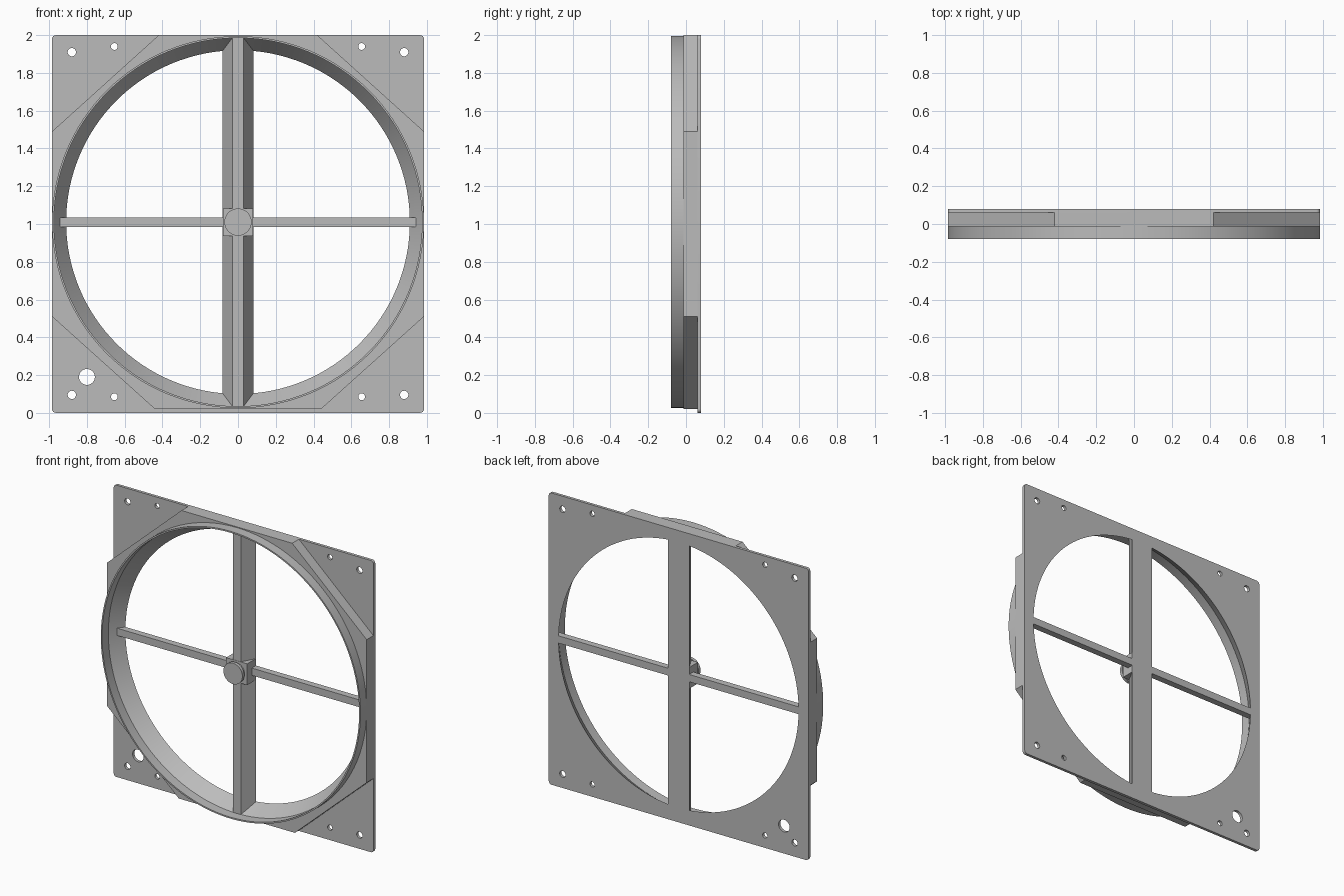
import bpy, bmesh, math

cube = bpy.data.objects.get("Cube")
if cube:
    bpy.data.objects.remove(cube, do_unlink=True)

grey = bpy.data.materials.new("light_grey")
grey.use_nodes = True
colour = (0.5, 0.5, 0.5, 1)
grey.diffuse_color = colour
grey.node_tree.nodes["Principled BSDF"].inputs["Base Color"].default_value = colour

CZ = 1.01                                   # height of the opening's centre
BACK, PLATE, STEP, FRONT = 0.08, 0.06, -0.013, -0.08
HALF, BORE, THROAT = 0.985, 0.975, 0.91


def loft(name, loops, closed=False):
    """Skin a list of equal-length point loops, capped or joined end to end."""
    bm = bmesh.new()
    rows = [[bm.verts.new(p) for p in loop] for loop in loops]
    pairs = list(zip(rows, rows[1:]))
    if closed:
        pairs.append((rows[-1], rows[0]))
    else:
        bm.faces.new(rows[0])
        bm.faces.new(rows[-1])
    n = len(rows[0])
    for a, b in pairs:
        for i in range(n):
            j = (i + 1) % n
            bm.faces.new((a[i], a[j], b[j], b[i]))
    bmesh.ops.recalc_face_normals(bm, faces=bm.faces)
    mesh = bpy.data.meshes.new(name)
    bm.to_mesh(mesh)
    bm.free()
    mesh.materials.append(grey)
    obj = bpy.data.objects.new(name, mesh)
    bpy.context.collection.objects.link(obj)
    return obj


def circle(r, y, x=0, z=CZ, n=128):
    return [(x + r * math.cos(math.tau * i / n), y, z + r * math.sin(math.tau * i / n))
            for i in range(n)]


def prism(name, outline, y0, y1):
    return loft(name, [[(x, y, z) for x, z in outline] for y in (y0, y1)])


def select(obj):
    bpy.ops.object.select_all(action='DESELECT')
    obj.select_set(True)
    bpy.context.view_layer.objects.active = obj


def smooth(obj):
    select(obj)
    bpy.ops.object.shade_smooth_by_angle(angle=math.radians(30))


def cut(obj, cutter):
    cutter.hide_render = True
    mod = obj.modifiers.new("cut", 'BOOLEAN')
    mod.operation, mod.solver, mod.object = 'DIFFERENCE', 'EXACT', cutter
    select(obj)
    bpy.ops.object.modifier_apply(modifier=mod.name)
    bpy.data.objects.remove(cutter, do_unlink=True)


def opening():
    slope = (THROAT - BORE) / (BACK - STEP)
    return loft("opening_cutter", [circle(BORE, -0.1), circle(BORE, STEP + 0.001),
                                   circle(THROAT + slope * 0.02, BACK + 0.02)])


# Mounting plate with rounded corners
R = 0.02
outline = []
for k, (sx, sz) in enumerate([(1, 1), (-1, 1), (-1, -1), (1, -1)]):
    for i in range(5):
        a = math.pi / 2 * (k + i / 4)
        outline.append((sx * (HALF - R) + R * math.cos(a),
                        1 + sz * (1 - R) + R * math.sin(a)))
plate = prism("mounting_plate", outline, PLATE, BACK)
cut(plate, opening())

# Screw holes in each corner and one cable hole
holes = [(-0.80, 0.19, 0.042)]
for s in (-1, 1):
    holes += [(s * 0.88, 1.91, 0.022), (s * 0.88, 0.095, 0.022),
              (s * 0.655, 1.94, 0.018), (s * 0.655, 0.085, 0.018)]
for x, z, r in holes:
    cut(plate, loft("hole_cutter", [circle(r, y, x, z, 32) for y in (0, 0.15)]))
smooth(plate)

# Octagonal housing
right = [(0.44, 0.02), (HALF, 0.51), (HALF, 1.49), (0.42, 2.0)]
housing = prism("octagonal_housing", right + [(-x, z) for x, z in reversed(right)],
                STEP, PLATE)
cut(housing, opening())
smooth(housing)

# Front collar
smooth(loft("front_collar", [circle(HALF, STEP), circle(HALF, FRONT),
                             circle(BORE, FRONT), circle(BORE, STEP)], closed=True))

# Upright strut, tapering towards the front
loft("upright_strut", [
    [(-w, y, CZ - h), (w, y, CZ - h), (w, y, CZ + h), (-w, y, CZ + h)]
    for w, h, y in ((0.03, 0.978, STEP), (0.082, THROAT, BACK))])

# Cross strut
loft("cross_strut", [
    [(-w, y, CZ - 0.025), (w, y, CZ - 0.025), (w, y, CZ + 0.025), (-w, y, CZ + 0.025)]
    for w, y in ((0.943, 0.035), (0.911, BACK))])

# Hub block, neck and cap
S = 0.08
prism("hub_block", [(-S, CZ - 0.073), (S, CZ - 0.073), (S, CZ + 0.073), (-S, CZ + 0.073)],
      STEP - 0.002, BACK - 0.001)
smooth(loft("hub_neck", [circle(0.06, y, n=48) for y in (-0.036, STEP)]))
smooth(loft("hub_cap", [circle(0.072, y, n=48) for y in (-0.055, -0.034)]))
